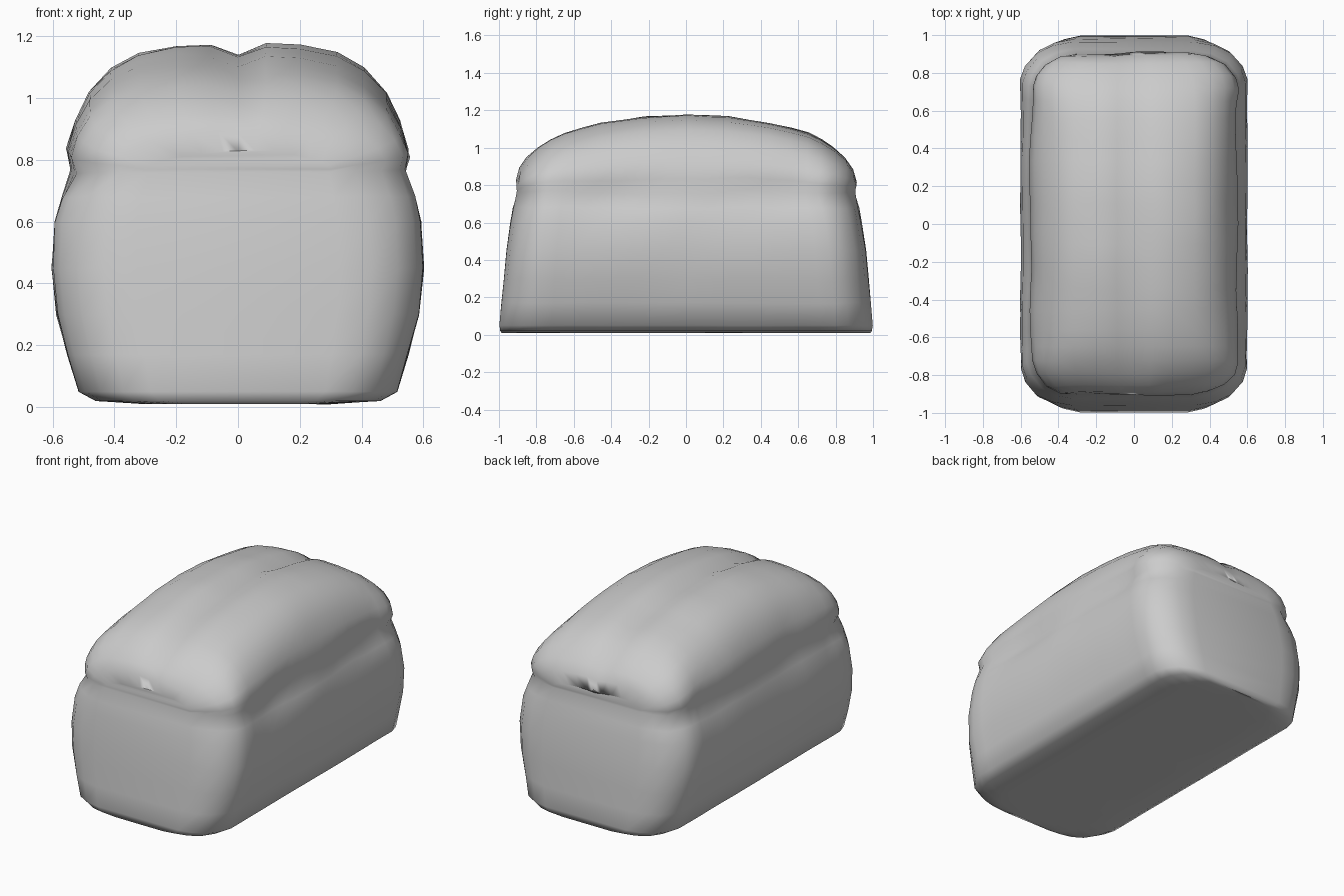
import bpy, bmesh, math
from mathutils import Vector, noise

cube = bpy.data.objects.get("Cube")
if cube:
    bpy.data.objects.remove(cube, do_unlink=True)

crust = bpy.data.materials.new("grey_crust")
crust.use_nodes = True
crust.diffuse_color = (0.6, 0.6, 0.6, 1)
crust.node_tree.nodes["Principled BSDF"].inputs["Base Color"].default_value = (0.6, 0.6, 0.6, 1)


def interp(table, v):
    """Piecewise linear lookup in a list of (input, output) pairs."""
    for (a, p), (b, q) in zip(table, table[1:]):
        if v <= b:
            return p + (q - p) * max(0, v - a) / (b - a)
    return table[-1][1]


# Half cross-section (x, z) from bottom centre to the crease in the crown
HALF = [(0, 0.01), (0.3, 0.01), (0.46, 0.02), (0.515, 0.05), (0.55, 0.17), (0.585, 0.3),
        (0.6, 0.45), (0.59, 0.6), (0.565, 0.68), (0.53, 0.765), (0.548, 0.84), (0.525, 0.93),
        (0.48, 1.02), (0.41, 1.095), (0.32, 1.145), (0.2, 1.17), (0.09, 1.175), (0, 1.14)]
# Half length by height
LENGTH = [(0, 0.98), (0.03, 1.0), (0.2, 0.985), (0.5, 0.955), (0.7, 0.915),
          (0.77, 0.9), (0.85, 0.91), (1.2, 0.9)]
# Width and crown height along the half length
WIDTH = [(0, 1), (0.8, 1), (0.87, 0.96), (0.94, 0.86), (0.98, 0.72), (1, 0.55)]
CROWN = [(0, 1), (0.25, 0.98), (0.5, 0.89), (0.7, 0.79), (0.82, 0.66), (0.9, 0.53),
         (0.95, 0.42), (0.985, 0.28), (1, 0.14)]
WAIST = 0.765
half_t = [0.12, 0.25, 0.38, 0.5, 0.62, 0.72, 0.8, 0.87, 0.94, 0.98, 1]
stations = [-t for t in reversed(half_t)] + [0] + half_t


def place(x, z, t):
    a = abs(t)
    if z > WAIST:
        z = WAIST + (z - WAIST) * interp(CROWN, a)
    y = t * interp(LENGTH, z)
    p = Vector((x * interp(WIDTH, a), y, z))
    # gentle baked lumps, strongest around the waist
    lump = 0.006 + 0.014 * math.exp(-((z - 0.78) / 0.12) ** 2)
    n = noise.noise_vector(p * 4.5) * lump
    if z < 0.1:
        n *= 0.3
    return p + n


# Loaf: cross-section lofted along the length, with strip-filled ends
bm = bmesh.new()
n = len(HALF)
profile = HALF + [(-x, z) for x, z in reversed(HALF[1:-1])]
rings = [[bm.verts.new(place(x, z, t)) for x, z in profile] for t in stations]
m = len(profile)
for a, b in zip(rings, rings[1:]):
    for i in range(m):
        j = (i + 1) % m
        bm.faces.new((a[i], a[j], b[j], b[i]))
for ring in (rings[0], rings[-1]):
    left = ring[:n]
    right = [ring[0]] + ring[:n - 2:-1]
    for i in range(n - 1):
        quad = (left[i], left[i + 1], right[i + 1], right[i])
        bm.faces.new(list(dict.fromkeys(quad)))
bmesh.ops.recalc_face_normals(bm, faces=bm.faces)
for f in bm.faces:
    f.smooth = True

mesh = bpy.data.meshes.new("bread_loaf")
bm.to_mesh(mesh)
bm.free()
mesh.materials.append(crust)
loaf = bpy.data.objects.new("bread_loaf", mesh)
bpy.context.collection.objects.link(loaf)
